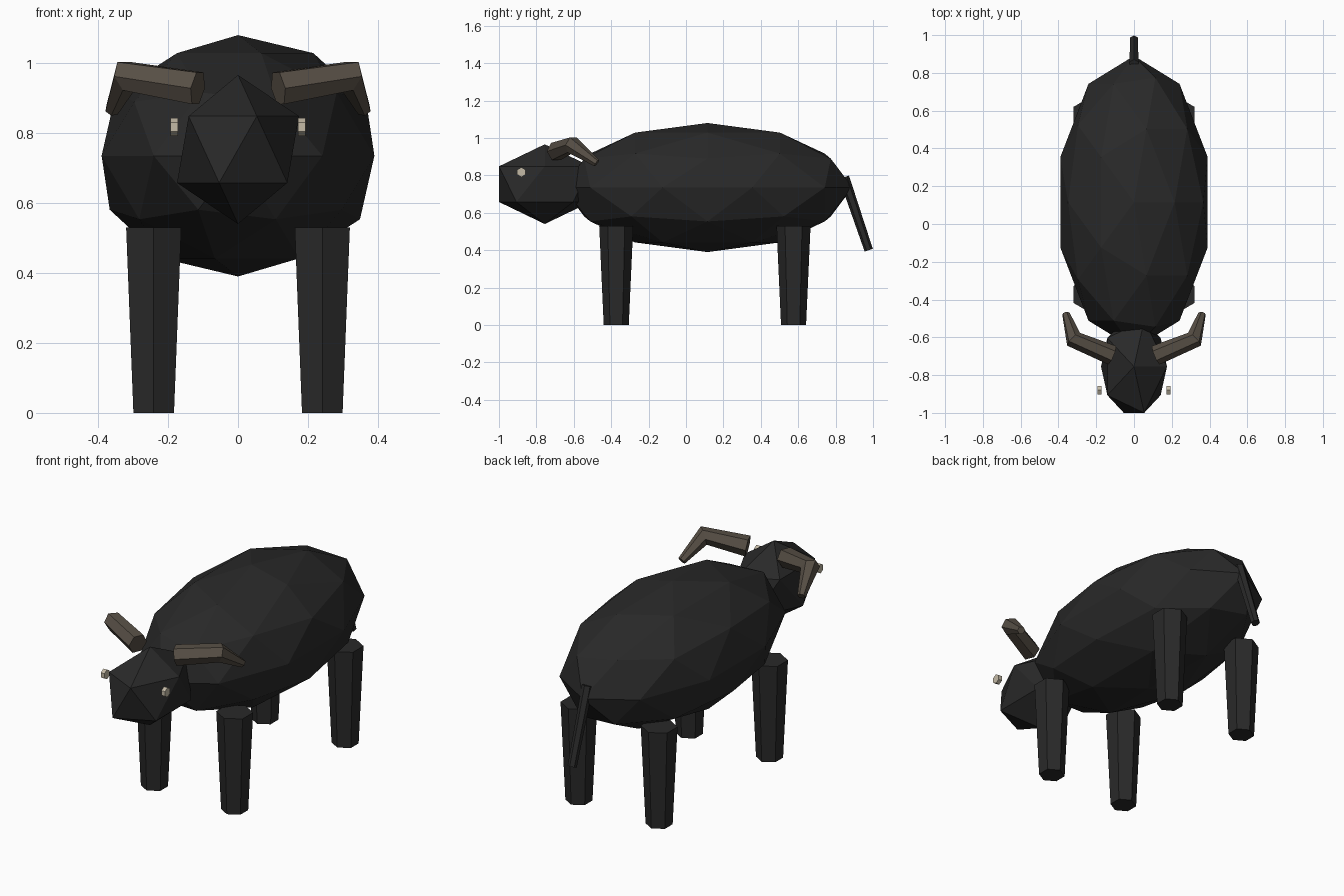
import bpy, math

if "Cube" in bpy.data.objects:
    bpy.data.objects.remove(bpy.data.objects["Cube"])


def material(name, rgb):
    m = bpy.data.materials.new(name)
    m.diffuse_color = (*rgb, 1)
    m.use_nodes = True
    m.node_tree.nodes["Principled BSDF"].inputs["Base Color"].default_value = m.diffuse_color
    return m


HIDE = material("dark_hide", (0.022, 0.022, 0.022))
HORN = material("horn_brown", (0.095, 0.078, 0.06))
EYE = material("eye_cream", (0.55, 0.49, 0.38))


def finish(name, mat):
    ob = bpy.context.object
    ob.name = name
    ob.data.materials.append(mat)
    return ob


def ball(name, subdivisions, centre, radii):
    bpy.ops.mesh.primitive_ico_sphere_add(subdivisions=subdivisions, radius=1, location=centre)
    ob = finish(name, HIDE)
    ob.scale = radii
    return ob


def hex_cone(name, centre, r_bottom, r_top, depth, mat, rotation=(0, 0, 0)):
    bpy.ops.mesh.primitive_cone_add(vertices=6, radius1=r_bottom, radius2=r_top, depth=depth,
                                    location=centre, rotation=rotation)
    return finish(name, mat)


# Body and head
ball("body", 2, (0, 0.115, 0.735), (0.41, 0.775, 0.345))
ball("head", 1, (0, -0.755, 0.753), (0.195, 0.288, 0.213))

# Legs and eyes
for side, s in (("left", 1), ("right", -1)):
    for end, y in (("front", -0.373), ("back", 0.575)):
        hex_cone(f"{end}_{side}_leg", (s * 0.241, y, 0.265), 0.067, 0.091, 0.53, HIDE)
    hex_cone(f"{side}_eye", (s * 0.182, -0.88, 0.817), 0.026, 0.026, 0.022, EYE,
             (0, math.pi / 2, 0)).rotation_euler = (math.pi / 2, 0, math.pi / 2)
    bpy.context.object.rotation_euler.rotate_axis('Z', 0)

# Tail, hanging back from the rump
top, bottom = (0.845, 0.79), (0.977, 0.40)
dy, dz = bottom[0] - top[0], top[1] - bottom[1]
hex_cone("tail", (0, (top[0] + bottom[0]) / 2, (top[1] + bottom[1]) / 2),
         0.023, 0.028, math.hypot(dy, dz), HIDE, (math.atan2(dy, dz), 0, 0))

# Horns: tapered bent tube, mirrored across x
curve = bpy.data.curves.new("horns", 'CURVE')
curve.dimensions = '3D'
curve.bevel_depth = 1
curve.bevel_resolution = 1
curve.use_fill_caps = True
path = [((0.115, -0.695, 0.928), 0.053), ((0.32, -0.61, 0.963), 0.048), ((0.36, -0.477, 0.866), 0.021)]
spline = curve.splines.new('POLY')
spline.points.add(len(path) - 1)
for p, (co, r) in zip(spline.points, path):
    p.co = (*co, 1)
    p.radius = r
spline.use_smooth = False
horns = bpy.data.objects.new("horns", curve)
bpy.context.collection.objects.link(horns)
bpy.ops.object.select_all(action='DESELECT')
bpy.context.view_layer.objects.active = horns
horns.select_set(True)
bpy.ops.object.convert(target='MESH')
horns = finish("horns", HORN)
horns.modifiers.new("mirror", 'MIRROR')
